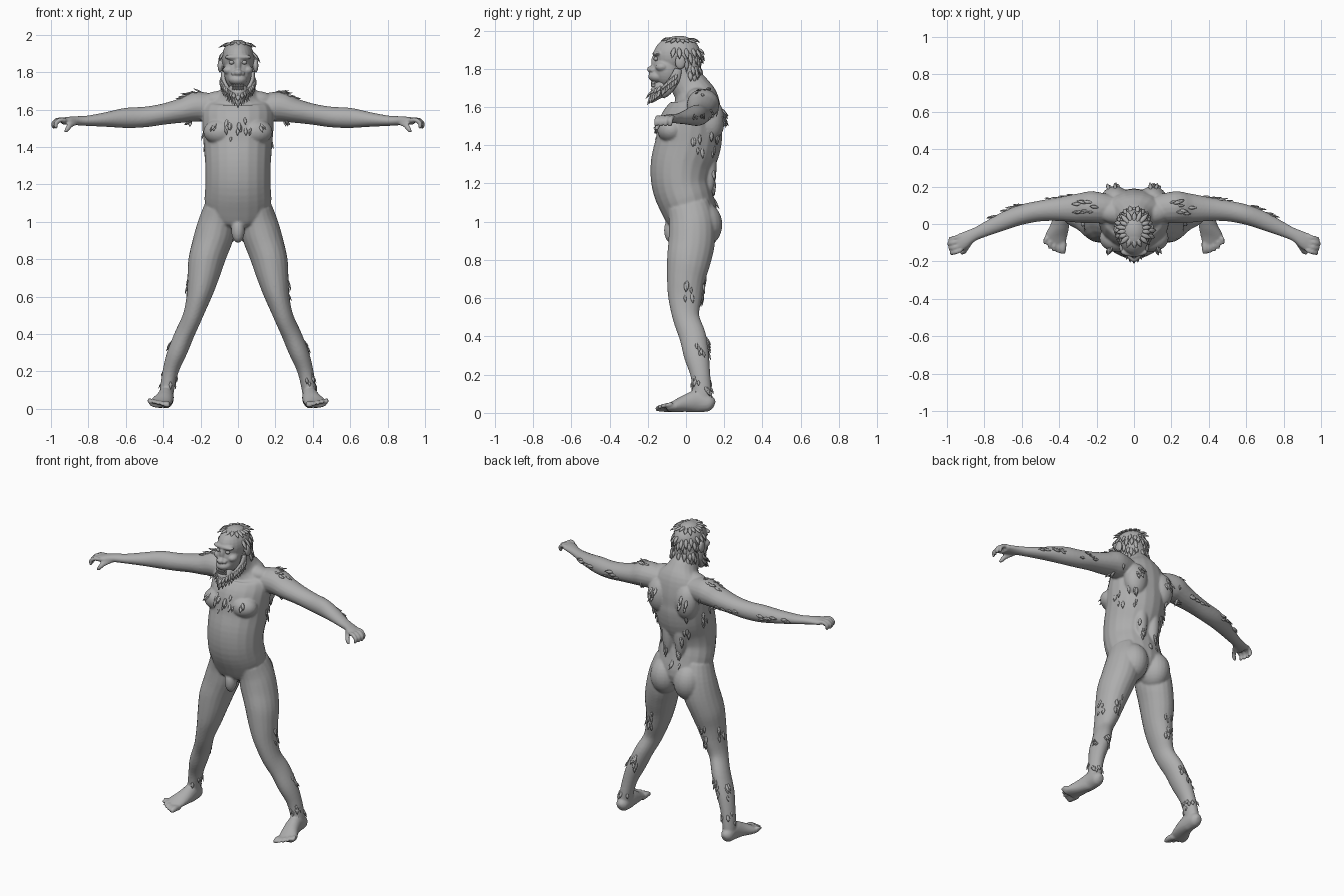
import bpy, bmesh, math, random
from mathutils import Vector, Matrix
from mathutils.bvhtree import BVHTree

random.seed(4)
X, Y, Z = Vector((1, 0, 0)), Vector((0, 1, 0)), Vector((0, 0, 1))
SIDES = (1, -1)

if "Cube" in bpy.data.objects:
    bpy.data.objects.remove(bpy.data.objects["Cube"])

grey = bpy.data.materials.new("clay_grey")
grey.use_nodes = True
colour = (0.42, 0.42, 0.42, 1)
grey.diffuse_color = colour
grey.node_tree.nodes["Principled BSDF"].inputs["Base Color"].default_value = colour


def spline(points, steps):
    """Smooth a list of (x, y, z, radius_u, radius_v) stations."""
    pts = [Vector(p) for p in points]
    out = []
    for i in range(len(pts) - 1):
        a, b, c, d = pts[max(i - 1, 0)], pts[i], pts[i + 1], pts[min(i + 2, len(pts) - 1)]
        for k in range(steps):
            t = k / steps
            out.append(b + (c - a) * (t / 2) + (a * 2 - b * 5 + c * 4 - d) * (t * t / 2)
                       + (b * 3 - a - c * 3 + d) * (t ** 3 / 2))
    return out + [pts[-1]]


def loft(bm, points, u=X, sides=20, steps=4):
    """Skin elliptical rings along a path; u is the first ring axis."""
    path = spline(points, steps)
    centres = [Vector(p[:3]) for p in path]
    rings = []
    for i, p in enumerate(path):
        t = centres[min(i + 1, len(path) - 1)] - centres[max(i - 1, 0)]
        v = t.cross(u).normalized()
        ring = []
        for k in range(sides):
            ang = math.tau * k / sides
            ring.append(bm.verts.new(centres[i] + u * math.cos(ang) * max(p[3], 0.001)
                                     + v * math.sin(ang) * max(p[4], 0.001)))
        rings.append(ring)
    for lo, hi in zip(rings, rings[1:]):
        for k in range(sides):
            n = (k + 1) % sides
            bm.faces.new((lo[k], lo[n], hi[n], hi[k]))
    bm.faces.new(rings[0])
    bm.faces.new(rings[-1])


def blob(bm, centre, radii, tilt=0):
    m = Matrix.Translation(centre) @ Matrix.Rotation(tilt, 4, "X") @ Matrix.Diagonal((*radii, 1))
    bmesh.ops.create_uvsphere(bm, u_segments=24, v_segments=16, radius=1, matrix=m)


def pair(bm, centre, radii):
    for s in SIDES:
        blob(bm, (s * centre[0], *centre[1:]), radii)


def finish(bm, name, voxel=0, smooth=0):
    bmesh.ops.recalc_face_normals(bm, faces=bm.faces)
    tree = BVHTree.FromBMesh(bm)
    for f in bm.faces:
        f.smooth = True
    mesh = bpy.data.meshes.new(name)
    bm.to_mesh(mesh)
    bm.free()
    mesh.materials.append(grey)
    ob = bpy.data.objects.new(name, mesh)
    bpy.context.collection.objects.link(ob)
    if voxel:
        r = ob.modifiers.new("blend", "REMESH")
        r.mode, r.voxel_size, r.use_smooth_shade = "VOXEL", voxel, True
        sm = ob.modifiers.new("soften", "SMOOTH")
        sm.factor, sm.iterations = 0.5, smooth
    return tree


def tuft(bm, tree, point, flow, length, width, lift=0.22):
    """One tapered lock lying on the nearest surface."""
    p, n, _, _ = tree.find_nearest(Vector(point))
    flow = Vector(flow)
    t = (flow - n * flow.dot(n)).normalized()
    side = n.cross(t).normalized()
    tip = p + (t + n * lift) * length
    mid = p + t * length * 0.5 + n * width * 0.35
    loft(bm, [(*(p - n * width * 0.4), width * 0.5, width * 0.3),
              (*mid, width, width * 0.5), (*tip, 0.001, 0.001)], side, 6, 3)


# Torso, neck and muscle masses
body = bmesh.new()
loft(body, [(0, .04, .92, .05, .05), (0, .04, 1, .15, .125), (0, .005, 1.1, .178, .145),
            (0, -.025, 1.2, .174, .155), (0, -.02, 1.3, .175, .165), (0, .01, 1.4, .182, .172),
            (0, .025, 1.5, .19, .168), (0, .045, 1.58, .19, .145), (0, .05, 1.64, .165, .12),
            (0, .03, 1.69, .1, .1), (0, 0, 1.74, .078, .09), (0, -.03, 1.84, .07, .08)])
pair(body, (.09, -.075, 1.48), (.095, .075, .07))
pair(body, (.085, .085, .985), (.092, .105, .12))
pair(body, (.1, .135, 1.53), (.075, .067, .11))
pair(body, (.045, .12, 1.3), (.04, .04, .16))
pair(body, (.09, .06, 1.65), (.1, .06, .05))
blob(body, (0, -.075, .955), (.036, .04, .068))

for s in SIDES:
    # Leg, foot and toes
    leg = [(.1, .01, 1.09, .08, .11), (.115, .03, 1, .1, .12), (.135, .03, .9, .108, .122),
           (.165, .015, .8, .1, .115), (.185, 0, .7, .085, .1), (.207, -.005, .6, .068, .088),
           (.24, 0, .5, .056, .07), (.285, .035, .4, .056, .07), (.325, .055, .3, .055, .066),
           (.36, .075, .2, .044, .052), (.38, .085, .1, .039, .05), (.385, .085, .04, .038, .05)]
    loft(body, [(s * p[0], *p[1:]) for p in leg])
    foot = [(.385, .148, .04, .015, .02), (.385, .125, .048, .037, .042), (.385, .06, .06, .042, .058),
            (.395, 0, .05, .05, .046), (.415, -.06, .034, .06, .03), (.42, -.1, .026, .054, .02)]
    loft(body, [(s * p[0], *p[1:]) for p in foot])
    for i in range(5):
        r = .013 if i else .019
        x, z, tip = .38 + .021 * i, .02 + .005 * i, -.158 + .003 * i * i
        loft(body, [(s * x, -.08, z, r, r), (s * (x + .002 * i), tip + .03, z + .005, r, r),
                    (s * (x + .003 * i), tip, z - .002, r * .7, r * .6)], X, 10)

    # Arm and palm
    arm = [(.12, .08, 1.61, .075, .07), (.22, .09, 1.615, .085, .08), (.3, .085, 1.595, .078, .066),
           (.4, .08, 1.575, .064, .056), (.5, .07, 1.56, .056, .055), (.6, .05, 1.555, .055, .054),
           (.7, .015, 1.547, .052, .04), (.8, -.03, 1.54, .041, .028), (.85, -.055, 1.54, .038, .025),
           (.9, -.085, 1.54, .048, .022), (.94, -.1, 1.538, .048, .018)]
    loft(body, [(s * p[0], *p[1:]) for p in arm], Y)

    # Curled fingers and thumb
    for i in range(4):
        y, reach = -.062 - .025 * i, .988 - .007 * abs(i - 1)
        loft(body, [(s * .92, y, 1.54, .013, .014), (s * (reach - .025), y - .012, 1.545, .013, .013),
                    (s * reach, y - .018, 1.525, .012, .012),
                    (s * (reach - .004), y - .02, 1.498, .008, .008)], Y, 10)
    loft(body, [(s * .865, -.085, 1.535, .018, .018), (s * .895, -.13, 1.518, .016, .016),
                (s * .91, -.148, 1.5, .014, .014), (s * .925, -.155, 1.478, .008, .008)], Y, 10)
skin = finish(body, "body", .0065, 4)

# Head with brow, nose, cheeks, jaws and ears
head = bmesh.new()
blob(head, (0, -.05, 1.87), (.083, .12, .1))
blob(head, (0, -.095, 1.8), (.074, .078, .1))
blob(head, (0, -.145, 1.76), (.05, .052, .034))
blob(head, (0, -.13, 1.69), (.047, .055, .026))
blob(head, (0, -.15, 1.88), (.072, .025, .017))
blob(head, (0, -.162, 1.835), (.017, .02, .042))
blob(head, (0, -.18, 1.797), (.024, .024, .018))
pair(head, (.022, -.172, 1.793), (.014, .017, .013))
pair(head, (.05, -.125, 1.81), (.03, .035, .025))
pair(head, (.095, -.03, 1.835), (.014, .028, .038))
finish(head, "head", .005, 3)

# Eyes and teeth
eyes = bmesh.new()
pair(eyes, (.034, -.157, 1.852), (.014, .012, .011))
finish(eyes, "eyes")
teeth = bmesh.new()
for z in (1.727, 1.713):
    for i in range(-3, 4):
        blob(teeth, (i * .009, -.178 + .0012 * i * i, z), (.005, .006, .009))
finish(teeth, "teeth")

# Hair cap, then overlapping locks combed downwards
cap = bmesh.new()
blob(cap, (0, -.035, 1.873), (.088, .113, .1))
blob(cap, (0, .022, 1.8), (.08, .055, .095))
scalp = finish(cap, "hair_cap", .006, 2)
hair = bmesh.new()
for row in range(7):
    height = 1.965 - .036 * row
    for k in range(18):
        ang = math.tau * (k + row % 2 / 2) / 18
        out = Vector((math.sin(ang), -math.cos(ang), 0))
        around = abs((ang + math.pi) % math.tau - math.pi)
        near_ear = abs(around - 1.5) < .3 and 2 <= row <= 5
        if (row > 0 and around < 1.15) or near_ear:
            continue
        reach = .05 if row == 0 else .16
        spot = Vector((0, -.03, height)) + out * reach + Z * random.uniform(-.01, .01)
        tuft(hair, scalp, spot, out * .4 - Z, random.uniform(.05, .075), .013, .12)
finish(hair, "hair_locks")

# Beard core and locks running along the jaw
core = bmesh.new()
loft(core, [(0, -.11, 1.71, .05, .045), (0, -.14, 1.685, .05, .042), (0, -.165, 1.655, .032, .028),
            (0, -.185, 1.62, .004, .005)])
for s in SIDES:
    loft(core, [(s * .078, -.04, 1.8, .012, .02), (s * .074, -.06, 1.745, .015, .028),
                (s * .05, -.1, 1.69, .02, .03), (s * .02, -.13, 1.67, .02, .03)])
chin = finish(core, "beard_core", .005, 2)
beard = bmesh.new()
for s in SIDES:
    for i in range(12):
        f = i / 11
        for drop in (0, .03):
            spot = (s * (.1 - .09 * f * f), -.05 - .14 * f, 1.775 - .09 * f - drop)
            tuft(beard, chin, spot, (-s * .3 * f, -.25, -1), .036 + .012 * f, .009)
finish(beard, "beard_locks")

# Fur patches on the body, mirrored and slightly scattered
fur = bmesh.new()


def patch(centre, spread, count, flow=(0, 0, -1), length=.045, width=.009):
    for s in SIDES:
        for _ in range(count):
            p = [c + random.uniform(-d, d) for c, d in zip(centre, spread)]
            size = random.uniform(.75, 1.25)
            tuft(fur, skin, (s * p[0], *p[1:]), (s * flow[0], *flow[1:]), length * size, width * size)


patch((.03, -.2, 1.5), (.03, 0, .06), 6)
patch((.1, -.17, 1.57), (.06, 0, .03), 5)
patch((.25, .08, 1.75), (.09, .06, 0), 9, (1, 0, -.3))
patch((.14, .27, 1.58), (.07, 0, .06), 8)
patch((.25, .08, 1.45), (0, .07, .08), 10)
patch((.16, .22, 1.36), (.03, .02, .1), 9)
patch((.04, .25, 1.17), (.04, 0, .03), 7)
patch((.7, .14, 1.55), (.1, 0, .025), 11, (1, .3, 0))
patch((.4, .2, 1.57), (.1, 0, .05), 5, (1, 0, -.2))
patch((.2, .17, .64), (.05, .02, .06), 8)
patch((.34, .02, .67), (0, .05, .05), 5)
patch((.3, .2, .38), (.05, .02, .05), 8)
patch((.42, .09, .36), (0, .04, .05), 5)
patch((.38, .09, .16), (.1, .1, .04), 12, length=.035)
finish(fur, "body_fur")
